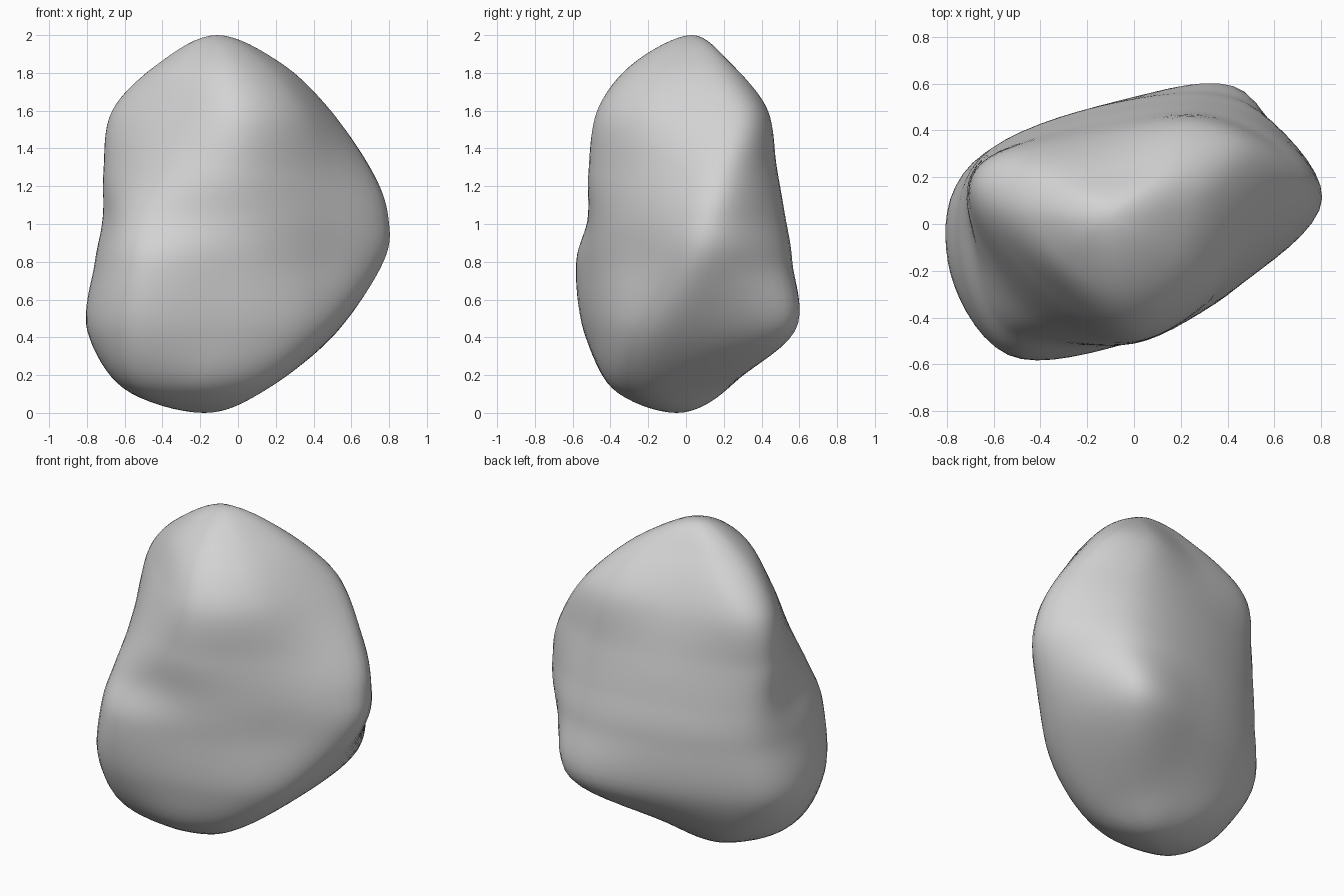
import bpy
import bmesh
from mathutils import Vector

STEPS = 8  # spline subdivisions between neighbouring control points

default_cube = bpy.data.objects.get("Cube")
if default_cube:
    bpy.data.objects.remove(default_cube, do_unlink=True)


def make_material(name, colour):
    """Create one flat, rough material."""
    material = bpy.data.materials.new(name)
    material.use_nodes = True
    material.diffuse_color = colour
    shader = material.node_tree.nodes["Principled BSDF"]
    shader.inputs["Base Color"].default_value = colour
    shader.inputs["Roughness"].default_value = 0.9
    return material


def spline(before, start, end, after, t):
    """Catmull-Rom point between start and end."""
    tangent_in = (end - before) / 2
    tangent_out = (after - start) / 2
    return (start.lerp(end, t * t * (3 - 2 * t))
            + tangent_in * (t * (1 - t) ** 2)
            - tangent_out * (t * t * (1 - t)))


def smooth_closed(points):
    """Round a closed ring of control points."""
    count = len(points)
    return [spline(points[i - 1], points[i], points[(i + 1) % count],
                   points[(i + 2) % count], s / STEPS)
            for i in range(count) for s in range(STEPS)]


def smooth_open(points):
    """Round a path whose first and last points only steer its ends."""
    path = [spline(*points[i:i + 4], s / STEPS)
            for i in range(len(points) - 3) for s in range(STEPS)]
    return path + [points[-2]]


# Horizontal sections: height, then corners counter-clockwise from the +x ridge
sections = [
    (.13, [(.16, -.12), (.09, .13), (-.12, .22), (-.42, .18),
           (-.6, -.05), (-.53, -.32), (-.2, -.39), (.07, -.3)]),
    (.43, [(.52, -.02), (.43, .54), (-.08, .49), (-.68, .24),
           (-.79, -.15), (-.57, -.51), (-.1, -.5), (.35, -.32)]),
    (.8, [(.77, .08), (.48, .52), (-.08, .52), (-.66, .28),
          (-.745, -.16), (-.52, -.56), (0, -.5), (.42, -.28)]),
    (1.04, [(.795, .13), (.45, .49), (-.1, .49), (-.65, .28),
            (-.69, -.08), (-.51, -.46), (0, -.5), (.44, -.27)]),
    (1.28, [(.71, .19), (.39, .46), (-.1, .45), (-.63, .28),
            (-.69, 0), (-.42, -.4), (0, -.51), (.42, -.25)]),
    (1.6, [(.49, .26), (.25, .43), (-.14, .37), (-.58, .28),
           (-.65, .06), (-.37, -.28), (0, -.47), (.34, -.24)]),
    (1.85, [(.23, .1), (.15, .23), (-.1, .22), (-.34, .18),
            (-.42, .04), (-.3, -.16), (-.06, -.28), (.14, -.16)]),
]
base_point = Vector((-.18, -.05, 0))
peak_point = Vector((-.11, .03, 2))

# Columns run from base to peak and roll over onto the opposite column
rings = [[Vector((x, y, z)) for x, y in corners] for z, corners in sections]
count = len(rings[0])
columns = []
for i in range(count):
    opposite = (i + count // 2) % count
    path = [rings[0][opposite], base_point]
    path += [ring[i] for ring in rings]
    path += [peak_point, rings[-1][opposite]]
    columns.append(smooth_open(path))

# Skin the rounded rings with quads
bm = bmesh.new()
grid = [[bm.verts.new(p) for p in smooth_closed(list(ring))]
        for ring in zip(*columns)]
for lower, upper in zip(grid, grid[1:]):
    for j in range(len(lower)):
        k = (j + 1) % len(lower)
        bm.faces.new((lower[j], lower[k], upper[k], upper[j]))
bmesh.ops.remove_doubles(bm, verts=bm.verts, dist=0.0005)
bmesh.ops.recalc_face_normals(bm, faces=bm.faces)
for face in bm.faces:
    face.smooth = True

mesh = bpy.data.meshes.new("boulder")
bm.to_mesh(mesh)
bm.free()
mesh.materials.append(make_material("stone grey", (0.65, 0.65, 0.65, 1)))
boulder = bpy.data.objects.new("boulder", mesh)
bpy.context.collection.objects.link(boulder)
